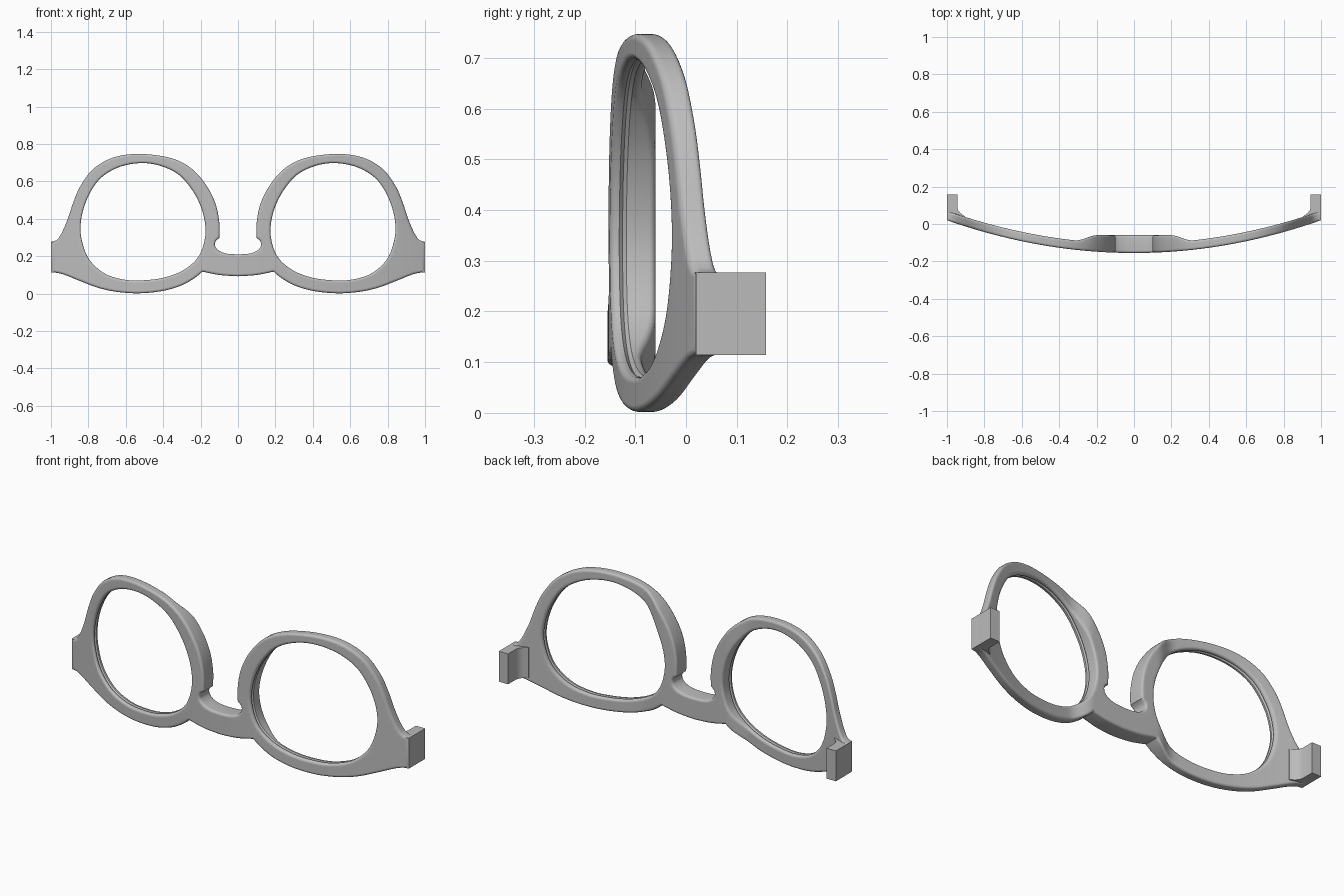
import bpy
import bmesh
from mathutils import Vector

cube = bpy.data.objects.get("Cube")
if cube:
    bpy.data.objects.remove(cube, do_unlink=True)

BEVEL = 0.012
THICK = 0.05
GROOVE = 0.007


def make_material(name, colour):
    mat = bpy.data.materials.new(name)
    mat.use_nodes = True
    mat.diffuse_color = colour
    for node in mat.node_tree.nodes:
        if node.type == 'BSDF_PRINCIPLED':
            node.inputs["Base Color"].default_value = colour
    return mat


grey = make_material("plain grey", (0.5, 0.5, 0.5, 1))


def smooth_path(points, closed=False, step=0.015):
    """Even samples of a rounded path through the points."""
    pts = [Vector(p) for p in points]
    n = len(pts)

    def at(i):
        return pts[i % n] if closed else pts[min(max(i, 0), n - 1)]

    out = []
    for i in range(n if closed else n - 1):
        a, b, c, d = at(i - 1), at(i), at(i + 1), at(i + 2)
        count = max(2, int((c - b).length / step))
        for k in range(count):
            t = k / count
            out.append(0.5 * (2 * b + (c - a) * t + (2 * a - 5 * b + 4 * c - d) * t ** 2
                              + (3 * b - a - 3 * c + d) * t ** 3))
    if not closed:
        out.append(pts[-1])
    return out


def mirrored(path):
    return [Vector((-p.x, p.y)) for p in reversed(path)]


# Half outline, split into chains where it has a sharp corner
chains = [
    # bridge top and nose notch
    [(0, .21), (.06, .214), (.1, .228), (.122, .252), (.12, .28), (.1, .297)],
    # rim, over the top to the hinge
    [(.1, .297), (.1, .38), (.12, .48), (.17, .58), (.25, .67), (.36, .725), (.52, .747),
     (.66, .73), (.77, .67), (.84, .58), (.88, .49), (.91, .4), (.945, .32), (.972, .285), (1, .277)],
    # hinge, under the rim to the bridge
    [(1, .115), (.94, .105), (.85, .07), (.75, .032), (.65, .01), (.53, .002),
     (.4, .015), (.3, .045), (.23, .085), (.19, .118)],
    # bridge underside
    [(.19, .118), (.1, .1), (0, .093)],
]
half = []
for chain in chains:
    for p in smooth_path(chain):
        if not half or (p - half[-1]).length > 0.0001:
            half.append(p)
outline = half + mirrored(half[1:-1])

lens = smooth_path([(.52, .698), (.64, .675), (.74, .612), (.805, .51), (.838, .4), (.838, .3),
                    (.8, .19), (.72, .112), (.62, .077), (.52, .071), (.4, .085), (.29, .127),
                    (.21, .2), (.175, .31), (.185, .42), (.23, .53), (.31, .63), (.41, .682)],
                   closed=True)


def flat_plate(loops):
    """Flat plate with holes and rounded edges, as a bmesh."""
    curve = bpy.data.curves.new("plate", 'CURVE')
    curve.dimensions = '2D'
    curve.fill_mode = 'BOTH'
    curve.bevel_depth = BEVEL
    curve.bevel_resolution = 3
    curve.extrude = THICK / 2 - BEVEL
    curve.offset = -BEVEL
    for loop in loops:
        spline = curve.splines.new('POLY')
        spline.points.add(len(loop) - 1)
        for point, p in zip(spline.points, loop):
            point.co = (p.x, p.y, 0, 1)
        spline.use_cyclic_u = True
    helper = bpy.data.objects.new("plate", curve)
    bpy.context.collection.objects.link(helper)
    bpy.context.view_layer.update()
    deps = bpy.context.evaluated_depsgraph_get()
    mesh = bpy.data.meshes.new_from_object(helper.evaluated_get(deps))
    bm = bmesh.new()
    bm.from_mesh(mesh)
    bpy.data.objects.remove(helper, do_unlink=True)
    bpy.data.curves.remove(curve)
    bpy.data.meshes.remove(mesh)
    bmesh.ops.remove_doubles(bm, verts=bm.verts, dist=0.00002)
    return bm


def cut(bm, co, normal):
    bmesh.ops.bisect_plane(bm, geom=bm.verts[:] + bm.edges[:] + bm.faces[:], dist=0.00001,
                           plane_co=co, plane_no=normal)


def front_y(x):
    return -0.155 + 0.175 * x * x


def finish(name, bm):
    bmesh.ops.recalc_face_normals(bm, faces=bm.faces)
    mesh = bpy.data.meshes.new(name)
    bm.to_mesh(mesh)
    bm.free()
    mesh.materials.clear()
    mesh.materials.append(grey)
    for poly in mesh.polygons:
        poly.material_index = 0
    obj = bpy.data.objects.new(name, mesh)
    bpy.context.collection.objects.link(obj)
    bpy.ops.object.select_all(action='DESELECT')
    obj.select_set(True)
    bpy.context.view_layer.objects.active = obj
    bpy.ops.object.shade_smooth_by_angle()
    return obj


# Frame front: plate with two lens openings
bm = flat_plate([outline, lens, mirrored(lens)])

# Lens groove: rings cut in the opening walls, the middle one pushed outwards
for depth in (-GROOVE, 0, GROOVE):
    cut(bm, (0, 0, depth), (0, 0, 1))
centre = Vector((.51, .38))
for v in bm.verts:
    if abs(v.co.z) < 0.0005:
        p = Vector((abs(v.co.x), v.co.y))
        if min((p - q).length for q in lens) < 0.015:
            push = (p - centre).normalized() * GROOVE
            v.co.x += push.x if v.co.x > 0 else -push.x
            v.co.y += push.y

# Slices across the width let the plate bend evenly
for i in range(-49, 50):
    cut(bm, (i * 0.02, 0, 0), (1, 0, 0))

# Bend the plate and thicken its back around the nose
for v in bm.verts:
    x, z, depth = v.co
    front = front_y(x)
    s = min(max((0.32 - abs(x)) / 0.12, 0), 1)
    extra = max(0, -0.06 - front - THICK) * s * s * (3 - 2 * s)
    back = min(max((depth - GROOVE) / 0.005, 0), 1)
    v.co = (x, front + THICK / 2 + depth + extra * back, z)
finish("frame_front", bm)

# Hinge blocks: plan profile with a fillet, raised to the block height
plan = [(1, .02), (1, .158), (.945, .158), (.945, .09), (.94, .073), (.928, .058),
        (.905, .042), (.9, .005)]
for side, name in ((1, "left_hinge_block"), (-1, "right_hinge_block")):
    bm = bmesh.new()
    base = bm.faces.new([bm.verts.new((side * x, y, .114)) for x, y in plan])
    raised = bmesh.ops.extrude_face_region(bm, geom=[base])["geom"]
    bmesh.ops.translate(bm, vec=(0, 0, .163),
                        verts=[g for g in raised if isinstance(g, bmesh.types.BMVert)])
    finish(name, bm)
